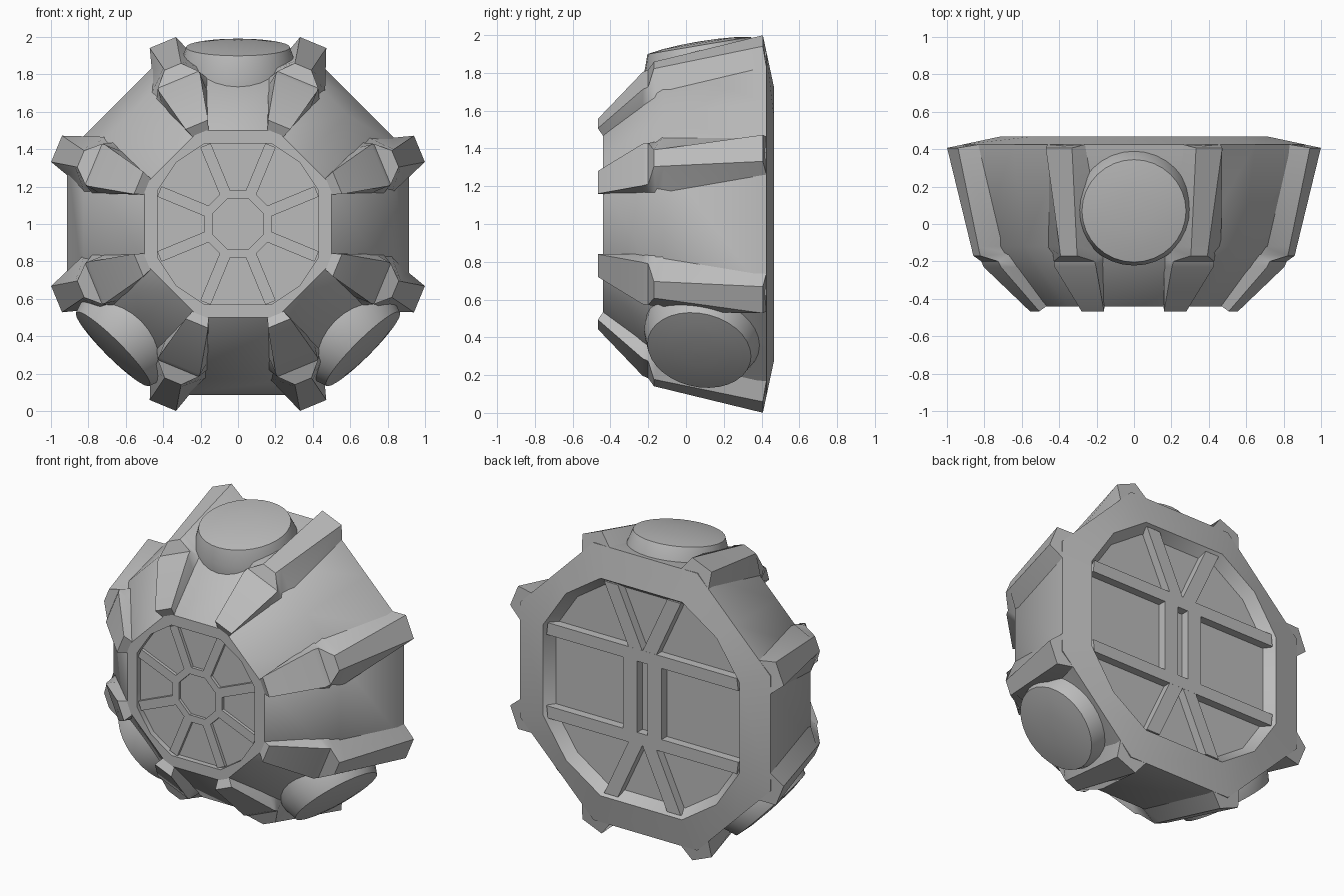
import bpy, bmesh, math
from mathutils import Vector, Matrix

cube = bpy.data.objects.get("Cube")
if cube:
    bpy.data.objects.remove(cube, do_unlink=True)

grey = bpy.data.materials.new("mid grey")
grey.use_nodes = True
grey.diffuse_color = (0.5, 0.5, 0.5, 1)
grey.node_tree.nodes["Principled BSDF"].inputs["Base Color"].default_value = (0.5, 0.5, 0.5, 1)

STEP = math.pi / 4
CENTRE = Vector((0, 0, 1))


def place(angle, r, t, y):
    """Point at radius r and sideways offset t, angle measured from straight up."""
    s, c = math.sin(angle), math.cos(angle)
    return CENTRE + Vector((r * s + t * c, y, r * c - t * s))


def finish(name, bm):
    bmesh.ops.recalc_face_normals(bm, faces=bm.faces)
    me = bpy.data.meshes.new(name)
    bm.to_mesh(me)
    bm.free()
    ob = bpy.data.objects.new(name, me)
    bpy.context.collection.objects.link(ob)
    me.materials.append(grey)
    bpy.ops.object.select_all(action="DESELECT")
    ob.select_set(True)
    bpy.context.view_layer.objects.active = ob
    bpy.ops.object.shade_smooth_by_angle(angle=math.radians(38))


def loft(bm, rings):
    """Skin a list of equal-length rings and cap both ends."""
    rings = [[bm.verts.new(p) for p in ring] for ring in rings]
    n = len(rings[0])
    for a, b in zip(rings, rings[1:]):
        for i in range(n):
            j = (i + 1) % n
            bm.faces.new((a[i], a[j], b[j], b[i]))
    bm.faces.new(rings[0])
    bm.faces.new(rings[-1])


def octagon(apothem, y, rounded=False):
    """Octagon with a middle point on each diagonal side, pushed out when rounded."""
    r = apothem / math.cos(STEP / 2)
    points = []
    for k in range(8):
        if k % 2:
            points.append(place(k * STEP, r if rounded else apothem, 0, y))
        points.append(place((k + 0.5) * STEP, r, 0, y))
    return points


def prism(bm, outline, y0, y1):
    loft(bm, [[CENTRE + Vector((x, y, z)) for x, z in outline] for y in (y0, y1)])


# Eight-sided shell with a shallow recess at each end
bm = bmesh.new()
profile = [(0.43, -0.405, True), (0.43, -0.44, True), (0.50, -0.44, False), (0.827, -0.12, False),
           (0.915, 0.425, False), (0.718, 0.467, True), (0.67, 0.40, True)]
loft(bm, [octagon(*p) for p in profile])
finish("shell", bm)

# Corner ribs, wide block in front and flared fin behind. The foot is given on the
# neighbouring panel: (y, radius, half width, foot y, panel distance, panel half width)
sections = [(-0.467, 0.575, 0.065, -0.435, 0.495, 0.158), (-0.23, 0.82, 0.120, -0.23, 0.70, 0.160),
            (-0.20, 0.835, 0.118, -0.20, 0.735, 0.160), (-0.17, 0.91, 0.048, -0.16, 0.776, 0.160),
            (-0.12, 0.922, 0.050, -0.12, 0.820, 0.162), (0.407, 1.05, 0.076, 0.426, 0.910, 0.258)]
sin, cos = math.sin(STEP / 2), math.cos(STEP / 2)
bm = bmesh.new()
for k in range(8):
    a = (k + 0.5) * STEP
    rings = []
    for y, r, t, yf, dist, half in sections:
        rf, tf = dist * cos + half * sin, dist * sin - half * cos
        rings.append([place(a, r, t, y), place(a, r, -t, y), place(a, rf, -tf, yf), place(a, rf, tf, yf)])
    loft(bm, rings)
finish("corner_ribs", bm)

# Front spokes and hub ring
bm = bmesh.new()
for k in range(8):
    a = (k + 0.5) * STEP
    loft(bm, [[place(a, r, t, y) for r, t in
               ((0.18, -0.03), (0.18, 0.03), (0.455, 0.03), (0.455, -0.03))]
              for y in (-0.38, -0.425)])
finish("front_spokes", bm)

bm = bmesh.new()
loft(bm, [octagon(a, y) for a, y in ((0.18, -0.38), (0.18, -0.425), (0.135, -0.425), (0.135, -0.406))])
finish("front_hub", bm)

# Rear lattice: two long crossbars, two short uprights, four slanted braces
bm = bmesh.new()
for s in (1, -1):
    prism(bm, [(-0.70, s * 0.235), (0.70, s * 0.235), (0.69, s * 0.315), (-0.69, s * 0.315)], 0.38, 0.455)
    prism(bm, [(s * 0.038, -0.25), (s * 0.14, -0.25), (s * 0.14, 0.25), (s * 0.038, 0.25)], 0.38, 0.455)
    for m in (1, -1):
        prism(bm, [(0, s * 0.31), (m * 0.10, s * 0.31), (m * 0.28, s * 0.70), (m * 0.18, s * 0.70)],
              0.38, 0.4545)
finish("rear_lattice", bm)

# Round pods on the top and the two lower slanted sides
pod_profile = [(0.313, -0.19), (0.313, -0.10), (0.278, 0.0), (0.20, 0.012), (0.10, 0.019), (0.02, 0.021)]
tilt = Matrix.Rotation(math.radians(9.5), 4, "X")
for name, angle in (("top_pod", 0), ("lower_left_pod", 3 * STEP), ("lower_right_pod", -3 * STEP)):
    spin = Matrix.Translation(CENTRE) @ Matrix.Rotation(angle, 4, "Y")
    frame = spin @ Matrix.Translation((0, 0.07, 0.945)) @ tilt
    bm = bmesh.new()
    loft(bm, [[frame @ Vector((r * math.cos(i * math.tau / 32), r * math.sin(i * math.tau / 32), h))
               for i in range(32)] for r, h in pod_profile])
    finish(name, bm)
